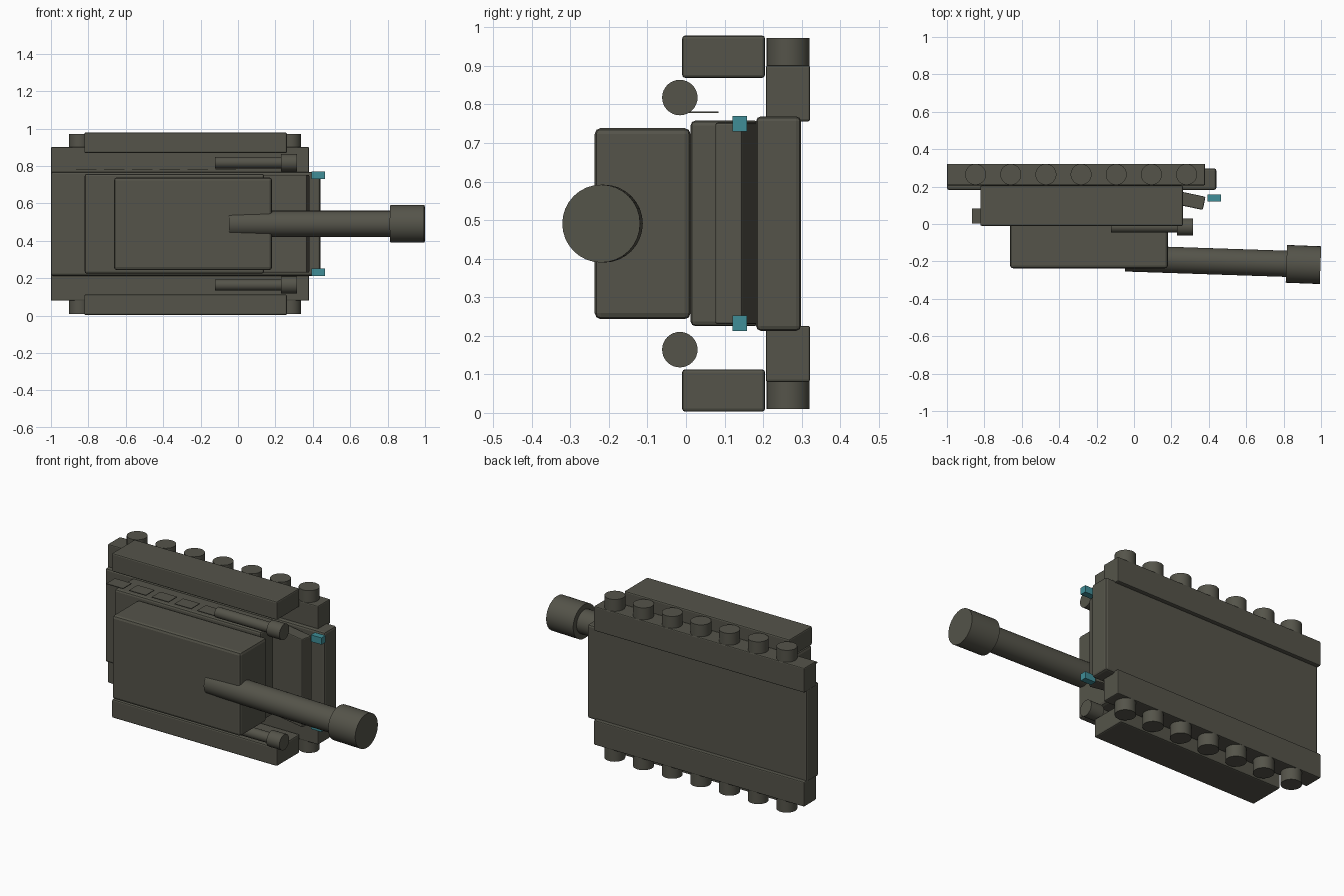
import bpy, math
from mathutils import Vector

if "Cube" in bpy.data.objects:
    bpy.data.objects.remove(bpy.data.objects["Cube"])


def material(name, rgb):
    m = bpy.data.materials.new(name)
    m.diffuse_color = (*rgb, 1)
    m.use_nodes = True
    m.node_tree.nodes["Principled BSDF"].inputs["Base Color"].default_value = m.diffuse_color
    return m


OLIVE = material("dark_olive", (0.09, 0.088, 0.068))
TEAL = material("teal_light", (0.05, 0.27, 0.31))
MID = 0.491  # height of the mirror plane


def finish(name, mat):
    ob = bpy.context.object
    ob.name = name
    ob.data.materials.append(mat)
    return ob


def box(name, x, y, z, bevel=0.012, mat=OLIVE, turn=0):
    """Box from (min, max) ranges, optionally turned about z."""
    bpy.ops.mesh.primitive_cube_add(
        size=1, location=[(a + b) / 2 for a, b in (x, y, z)])
    ob = finish(name, mat)
    ob.scale = [b - a for a, b in (x, y, z)]
    bpy.ops.object.transform_apply(location=False, rotation=False, scale=True)
    ob.rotation_euler.z = turn
    if bevel:
        mod = ob.modifiers.new("bevel", 'BEVEL')
        mod.width, mod.segments = bevel, 2
    return ob


def tube(name, a, b, r, sides=32):
    """Cylinder between two points."""
    a, b = Vector(a), Vector(b)
    bpy.ops.mesh.primitive_cylinder_add(
        vertices=sides, radius=r, depth=(b - a).length, location=(a + b) / 2)
    ob = finish(name, OLIVE)
    ob.rotation_euler = (b - a).to_track_quat('Z', 'Y').to_euler()
    bpy.ops.object.shade_smooth_by_angle(angle=math.radians(40))
    return ob


# Hull, glacis and turret (the vehicle lies on its side, roof towards -y)
box("lower_hull", (-1, 0.44), (0.182, 0.298), (0.213, 0.769))
box("upper_hull", (-0.82, 0.14), (0.012, 0.19), (0.225, 0.758))
box("glacis_plate", (-0.07, 0.38), (0.121, 0.193), (0.23, 0.753),
    0.006, turn=math.radians(-12))
box("turret", (-0.663, 0.182), (-0.237, 0.012), (0.243, 0.739), 0.016)

# Main gun, tilted slightly
tube("main_barrel", (-0.045, -0.184, MID), (0.85, -0.214, MID), 0.07)
tube("muzzle", (0.815, -0.213, MID), (0.997, -0.22, MID), 0.101)

# Parts repeated on both sides
for label, s in (("lower", -1), ("upper", 1)):
    def span(near, far):
        return tuple(sorted((MID + s * near, MID + s * far)))

    box(label + "_track", (-1, 0.38), (0.207, 0.322), span(0.265, 0.411), 0.006)
    box(label + "_skirt", (-0.822, 0.262), (-0.01, 0.205), span(0.378, 0.488), 0.008)
    box(label + "_headlight", (0.394, 0.464), (0.12, 0.158), span(0.239, 0.279), 0, TEAL)
    for i in range(7):
        x = -0.847 + i * 0.188
        tube(f"{label}_wheel_{i + 1}", (x, 0.265, MID + s * 0.36),
             (x, 0.265, MID + s * 0.481), 0.056)
    z = MID + s * 0.327
    tube(label + "_side_gun", (-0.123, -0.016, z), (0.25, -0.016, z), 0.03)
    tube(label + "_side_gun_tip", (0.23, -0.016, z), (0.315, -0.016, z), 0.046)

# Row of thin plates along the upper side
for i in range(6):
    x = -0.866 + i * 0.149
    box(f"side_plate_{i + 1}", (x, x + 0.11), (0.003, 0.084), (0.778, 0.782), 0)
